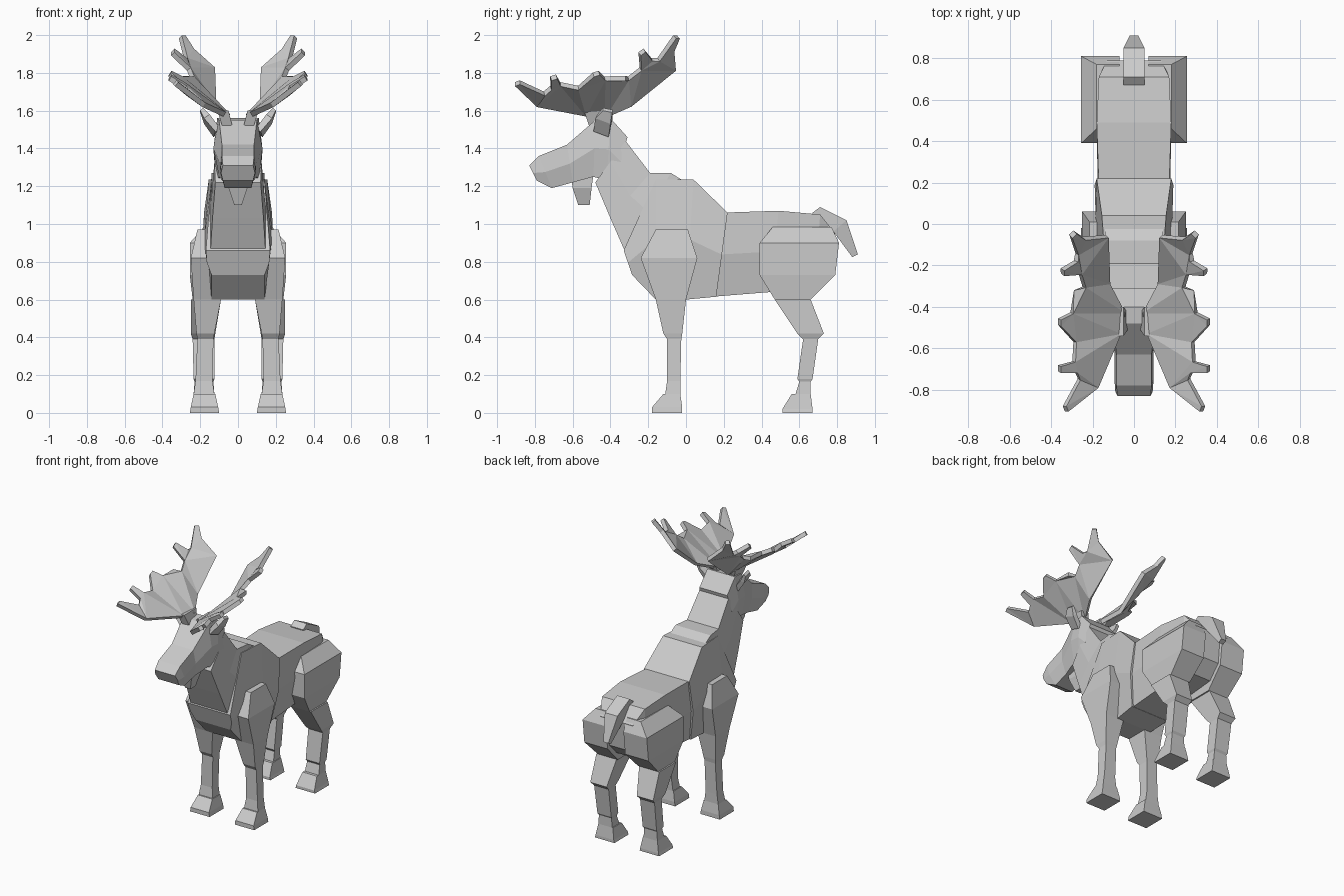
import bpy, bmesh

grey = bpy.data.materials.new("plain grey")
grey.diffuse_color = (0.6, 0.6, 0.6, 1)


def finish(name, bm, mirror=False, thickness=0):
    """Turn a bmesh into a flat shaded object, optionally thickened and mirrored."""
    bmesh.ops.recalc_face_normals(bm, faces=bm.faces)
    me = bpy.data.meshes.new(name)
    bm.to_mesh(me)
    bm.free()
    me.materials.append(grey)
    ob = bpy.data.objects.new(name, me)
    bpy.context.collection.objects.link(ob)
    if thickness:
        mod = ob.modifiers.new("thickness", 'SOLIDIFY')
        mod.thickness = thickness
        mod.offset = 0
    if mirror:
        mod = ob.modifiers.new("mirror", 'MIRROR')
        mod.use_mirror_merge = False
    return ob


def loft(name, rings, mirror=False):
    """Skin a list of equal-sized point rings and cap both ends."""
    bm = bmesh.new()
    vs = [[bm.verts.new(p) for p in r] for r in rings]
    n = len(vs[0])
    for a, b in zip(vs, vs[1:]):
        for i in range(n):
            j = (i + 1) % n
            bm.faces.new((a[i], a[j], b[j], b[i]))
    bm.faces.new(vs[0])
    bm.faces.new(vs[-1])
    return finish(name, bm, mirror)


def trunk(name, slices):
    """Symmetric six-sided loft: top y, z, bottom y, z, half widths top/mid/bottom."""
    rings = []
    for yt, zt, yb, zb, wt, wm, wb in slices:
        ym, zm = (yt + yb) / 2, (zt + zb) / 2
        rings.append([(-wt, yt, zt), (wt, yt, zt), (wm, ym, zm),
                      (wb, yb, zb), (-wb, yb, zb), (-wm, ym, zm)])
    return loft(name, rings)


def column(name, levels, mirror=True):
    """Stacked rectangles: z, y front, y back, x inner, x outer."""
    return loft(name, [[(a, f, z), (b, f, z), (b, k, z), (a, k, z)]
                       for z, f, k, a, b in levels], mirror)


# Torso
trunk("chest", [
    (-0.33, 0.86, -0.285, 0.73, 0.17, 0.165, 0.14),
    (-0.16, 1.235, -0.16, 0.60, 0.14, 0.18, 0.14),
    (0.04, 1.235, 0.00, 0.60, 0.155, 0.185, 0.14),
    (0.22, 1.06, 0.16, 0.615, 0.18, 0.19, 0.15)])
trunk("hind_body", [
    (0.19, 1.06, 0.14, 0.615, 0.17, 0.175, 0.14),
    (0.49, 1.07, 0.45, 0.64, 0.18, 0.18, 0.14),
    (0.71, 1.05, 0.68, 0.66, 0.17, 0.17, 0.13),
    (0.79, 0.95, 0.77, 0.75, 0.13, 0.14, 0.12)])

# Neck and head
trunk("neck", [
    (-0.32, 1.44, -0.48, 1.22, 0.115, 0.125, 0.12),
    (-0.19, 1.27, -0.40, 1.03, 0.125, 0.14, 0.135),
    (-0.08, 1.27, -0.33, 0.87, 0.14, 0.15, 0.145),
    (0.00, 1.22, -0.25, 0.85, 0.14, 0.15, 0.145)])
trunk("head", [
    (-0.83, 1.31, -0.79, 1.23, 0.08, 0.09, 0.08),
    (-0.78, 1.36, -0.71, 1.19, 0.085, 0.095, 0.07),
    (-0.63, 1.42, -0.60, 1.22, 0.085, 0.095, 0.075),
    (-0.48, 1.55, -0.49, 1.25, 0.10, 0.13, 0.10),
    (-0.40, 1.56, -0.42, 1.23, 0.11, 0.13, 0.11),
    (-0.31, 1.46, -0.38, 1.20, 0.11, 0.125, 0.11)])
column("dewlap", [(1.10, -0.57, -0.51, -0.02, 0.02),
                  (1.19, -0.60, -0.50, -0.05, 0.05),
                  (1.26, -0.61, -0.49, -0.05, 0.05)], False)
loft("ear", [
    [(0.09, -0.47, 1.50), (0.12, -0.49, 1.49), (0.13, -0.41, 1.46), (0.10, -0.41, 1.48)],
    [(0.15, -0.47, 1.58), (0.18, -0.48, 1.56), (0.18, -0.40, 1.53), (0.16, -0.39, 1.55)],
    [(0.185, -0.44, 1.615), (0.20, -0.44, 1.60), (0.20, -0.39, 1.59), (0.185, -0.39, 1.605)]],
    True)

# Antlers: two flat palms with tines sharing one crease
outline = [
    (.13, -.06, 1.82), (.24, -.07, 1.92), (.285, -.04, 1.99), (.305, -.06, 1.99),
    (.275, -.145, 1.87), (.28, -.18, 1.87), (.345, -.22, 1.92), (.345, -.245, 1.90),
    (.26, -.24, 1.82), (.24, -.305, 1.77), (.29, -.32, 1.77), (.30, -.43, 1.77),
    (.36, -.46, 1.80), (.36, -.49, 1.79), (.285, -.57, 1.72), (.29, -.665, 1.74),
    (.36, -.685, 1.78), (.36, -.715, 1.77), (.28, -.715, 1.72), (.265, -.75, 1.69),
    (.335, -.88, 1.75), (.325, -.905, 1.74), (.18, -.79, 1.63), (.07, -.53, 1.58),
    (.05, -.43, 1.57), (.125, -.29, 1.63)]
bm = bmesh.new()
pts = [bm.verts.new(p) for p in outline]
bm.faces.new(pts[:10] + [pts[25]])
bm.faces.new(pts[9:])
bmesh.ops.triangulate(bm, faces=bm.faces[:])
finish("antler", bm, True, 0.028)
loft("antler_stalk", [
    [(0.03, -0.51, 1.52), (0.08, -0.51, 1.51), (0.08, -0.43, 1.51), (0.03, -0.43, 1.52)],
    [(0.05, -0.54, 1.60), (0.11, -0.54, 1.60), (0.11, -0.40, 1.60), (0.05, -0.40, 1.60)]],
    True)

# Front legs
column("shoulder", [(0.60, -0.16, 0.00, 0.09, 0.235),
                    (0.82, -0.24, 0.06, 0.12, 0.25),
                    (0.97, -0.16, 0.01, 0.14, 0.215)])
column("front_leg", [(0.10, -0.11, -0.03, 0.125, 0.235),
                     (0.17, -0.10, -0.03, 0.135, 0.225),
                     (0.39, -0.10, -0.025, 0.13, 0.215),
                     (0.42, -0.12, -0.02, 0.125, 0.22),
                     (0.60, -0.16, 0.00, 0.09, 0.235)])
column("front_hoof", [(0.0, -0.18, -0.02, 0.10, 0.255),
                      (0.03, -0.18, -0.02, 0.105, 0.25),
                      (0.10, -0.12, -0.03, 0.12, 0.235)])

# Hind legs
column("haunch", [(0.60, 0.47, 0.66, 0.08, 0.24),
                  (0.73, 0.39, 0.79, 0.07, 0.255),
                  (0.90, 0.39, 0.81, 0.07, 0.255),
                  (0.985, 0.46, 0.77, 0.07, 0.18)])
column("hind_leg", [(0.10, 0.58, 0.66, 0.125, 0.235),
                    (0.165, 0.60, 0.66, 0.13, 0.23),
                    (0.18, 0.59, 0.67, 0.125, 0.235),
                    (0.39, 0.62, 0.70, 0.125, 0.24),
                    (0.42, 0.59, 0.73, 0.12, 0.25),
                    (0.60, 0.47, 0.66, 0.09, 0.25)])
column("hind_hoof", [(0.0, 0.51, 0.67, 0.10, 0.255),
                     (0.02, 0.51, 0.67, 0.105, 0.25),
                     (0.10, 0.56, 0.66, 0.12, 0.235)])

# Tail
loft("tail", [[(-w, y1, z1), (w, y1, z1), (w, y2, z2), (-w, y2, z2)]
              for w, y1, z1, y2, z2 in [(0.05, 0.67, 1.06, 0.68, 1.00),
                                        (0.05, 0.71, 1.09, 0.70, 1.00),
                                        (0.05, 0.85, 1.02, 0.78, 0.96),
                                        (0.02, 0.91, 0.84, 0.88, 0.825)]])
